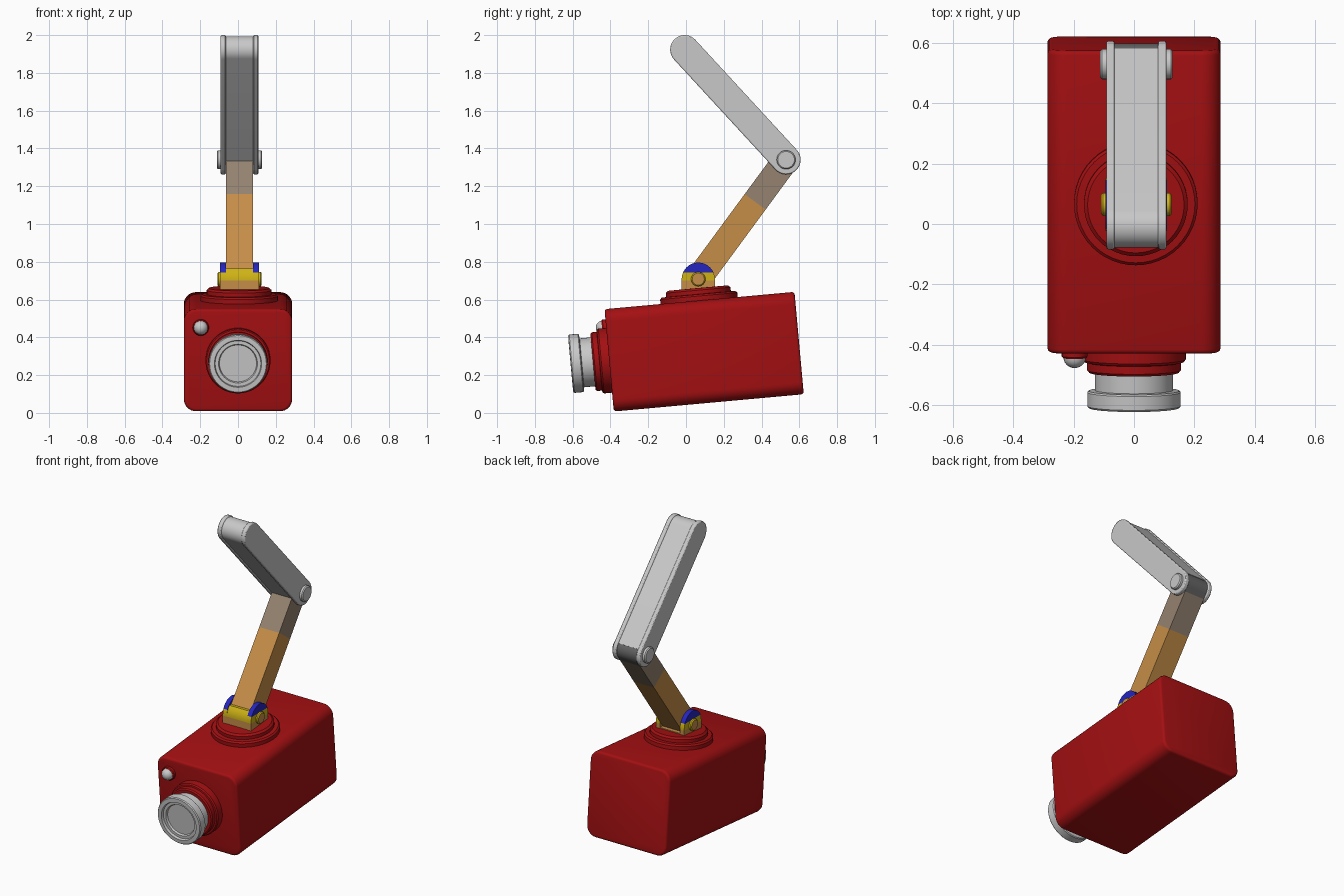
import bpy, bmesh, math
from mathutils import Matrix, Vector

if "Cube" in bpy.data.objects:
    bpy.data.objects.remove(bpy.data.objects["Cube"])


def mat(name, rgb):
    m = bpy.data.materials.new(name)
    m.diffuse_color = (*rgb, 1)
    m.use_nodes = True
    m.node_tree.nodes["Principled BSDF"].inputs["Base Color"].default_value = m.diffuse_color
    return m


RED = mat("red paint", (0.37, 0.005, 0.006))
GREY = mat("light grey", (0.58, 0.58, 0.58))
DARK = mat("dark grey", (0.13, 0.13, 0.13))
TAN = mat("tan", (0.56, 0.27, 0.065))
TAUPE = mat("taupe", (0.30, 0.225, 0.16))
YELLOW = mat("yellow", (0.62, 0.45, 0.008))
BLUE = mat("blue", (0.018, 0.018, 0.52))


def finish(name, bm, mats, matrix=Matrix(), pick=None, bevel=0.0):
    """Turn a bmesh into a smooth-by-angle object; pick(centre, normal) gives the material index."""
    bmesh.ops.recalc_face_normals(bm, faces=bm.faces)
    if pick:
        for f in bm.faces:
            f.material_index = pick(f.calc_center_median(), f.normal)
    me = bpy.data.meshes.new(name)
    bm.to_mesh(me)
    bm.free()
    ob = bpy.data.objects.new(name, me)
    bpy.context.collection.objects.link(ob)
    for m in mats:
        me.materials.append(m)
    ob.matrix_world = matrix
    bpy.ops.object.select_all(action='DESELECT')
    ob.select_set(True)
    bpy.context.view_layer.objects.active = ob
    bpy.ops.object.shade_smooth_by_angle(angle=math.radians(35))
    if bevel:
        b = ob.modifiers.new("soft edges", 'BEVEL')
        b.width, b.segments, b.limit_method = bevel, 2, 'ANGLE'
        b.angle_limit = math.radians(40)
    return ob


def lathe(name, profile, mats, matrix, pick=None, n=48):
    """Spin (radius, height) points about local z."""
    bm = bmesh.new()
    rings = []
    for r, h in profile:
        if r == 0:
            rings.append([bm.verts.new((0, 0, h))])
        else:
            rings.append([bm.verts.new((r * math.cos(2 * math.pi * i / n),
                                        r * math.sin(2 * math.pi * i / n), h)) for i in range(n)])
    for a, b in zip(rings, rings[1:]):
        for i in range(n):
            j = (i + 1) % n
            q = [a[i % len(a)], a[j % len(a)], b[j % len(b)], b[i % len(b)]]
            bm.faces.new(list(dict.fromkeys(q)))
    return finish(name, bm, mats, matrix, pick)


def slab(name, pts, x0, x1, mats, cuts=(), pick=None, bevel=0.0, matrix=Matrix()):
    """Extrude a (y, z) outline from x0 to x1, splitting it at the given z heights."""
    bm = bmesh.new()
    face = bm.faces.new([bm.verts.new((x0, y, z)) for y, z in pts])
    ext = bmesh.ops.extrude_face_region(bm, geom=[face])
    vs = [g for g in ext["geom"] if isinstance(g, bmesh.types.BMVert)]
    bmesh.ops.translate(bm, verts=vs, vec=(x1 - x0, 0, 0))
    for z in cuts:
        bmesh.ops.bisect_plane(bm, geom=bm.verts[:] + bm.edges[:] + bm.faces[:],
                               plane_co=(0, 0, z), plane_no=(0, 0, 1))
    return finish(name, bm, mats, matrix, pick, bevel)


def arc(cy, cz, r, a0, a1, n=16):
    return [(cy + r * math.cos(math.radians(a0 + (a1 - a0) * i / n)),
             cz + r * math.sin(math.radians(a0 + (a1 - a0) * i / n))) for i in range(n + 1)]


def along(p, q):
    """Frame at (y, z) point p whose local z points at q."""
    dy, dz = q[0] - p[0], q[1] - p[1]
    return (Matrix.Translation((0, p[0], p[1])) @ Matrix.Rotation(-math.atan2(dy, dz), 4, 'X'),
            math.hypot(dy, dz))


# Camera housing, tilted nose down
W, L, H = 0.287, 0.505, 0.272
BODY = Matrix.Translation((0, 0.096, 0.324)) @ Matrix.Rotation(math.radians(5.2), 4, 'X')
bm = bmesh.new()
bmesh.ops.create_cube(bm, size=1, matrix=Matrix.Diagonal((2 * W, 2 * L, 2 * H, 1)))
long_edges = [e for e in bm.edges if abs((e.verts[0].co - e.verts[1].co).y) > 0.1]
bmesh.ops.bevel(bm, geom=long_edges, offset=0.065, segments=8, profile=0.5, affect='EDGES')
rims = [e for e in bm.edges if abs((e.verts[0].co - e.verts[1].co).y) < 0.01
        and len({round(abs(f.normal.y)) for f in e.link_faces}) == 2]
bmesh.ops.bevel(bm, geom=rims, offset=0.015, segments=3, profile=0.5, affect='EDGES')
finish("camera_housing", bm, [RED], BODY)

# Lens stack on the front face
FRONT = BODY @ Matrix.Translation((0, -L, 0)) @ Matrix.Rotation(math.pi / 2, 4, 'X')
lathe("lens_collar", [(0, -0.02), (0.172, -0.02), (0.172, 0.042), (0.166, 0.05), (0.156, 0.052),
                      (0.156, 0.078), (0.149, 0.086), (0, 0.086)], [RED], FRONT)
lathe("lens_barrel", [(0, 0.07), (0.13, 0.07), (0.13, 0.145), (0.15, 0.147), (0.155, 0.152),
                      (0.155, 0.198), (0.15, 0.204), (0.125, 0.205), (0.121, 0.19),
                      (0.103, 0.19), (0.098, 0.178), (0, 0.178)], [GREY], FRONT)

# Indicator lamp
LAMP = FRONT @ Matrix.Translation((-0.197, 0.175, 0))
lathe("lamp_base", [(0, -0.01), (0.043, -0.01), (0.043, 0.016), (0.038, 0.022), (0, 0.022)],
      [RED], LAMP, n=24)
lathe("lamp_dome", [(0.037, 0.01)] + [(0.037 * math.cos(a * math.pi / 12), 0.02 + 0.035 * math.sin(a * math.pi / 12))
                                      for a in range(6)] + [(0, 0.055)], [GREY], LAMP, n=24)

# Stepped round mount on the roof
ROOF = BODY @ Matrix.Translation((0.006, -0.002, H))
lathe("roof_mount", [(0, -0.02), (0.205, -0.02), (0.205, 0.024), (0.196, 0.033), (0.172, 0.034),
                     (0.172, 0.055), (0.16, 0.066), (0, 0.068)], [RED], ROOF)

# Hinge bracket: two cheeks and a front bridge, banded by height
PY, PZ, XC = 0.065, 0.708, 0.008
BANDS = [TAN, YELLOW, BLUE]


def band(c, n):
    return 0 if c.z < 0.70 else 1 if c.z < 0.742 else 2


cheek = [(PY - 0.088, 0.645), (PY + 0.088, 0.645)] + arc(PY, PZ, 0.088, 0, 180)
for side, s in (("left", -1), ("right", 1)):
    slab("bracket_cheek_" + side, cheek, XC + s * 0.072, XC + s * 0.102, BANDS, (0.70, 0.742), band)
bridge = [(PY - 0.087, 0.645), (PY, 0.645)] + arc(PY, PZ - 0.005, 0.087, 90, 180, 10)
bridge = [(y, min(z, 0.765)) for y, z in bridge]
slab("bracket_bridge", bridge, XC - 0.073, XC + 0.073, [TAN, YELLOW], (0.70,),
     lambda c, n: 0 if c.z < 0.70 else 1)
slab("bracket_base", [(PY - 0.08, 0.64), (PY + 0.087, 0.64), (PY + 0.087, 0.675), (PY - 0.08, 0.675)],
     XC - 0.073, XC + 0.073, [TAN])


def pin(name, y, z, r, half, mats):
    m = Matrix.Translation((XC, y, z)) @ Matrix.Rotation(math.pi / 2, 4, 'Y')
    lathe(name, [(0, -half), (r - 0.006, -half), (r, -half + 0.006), (r, half - 0.006),
                 (r - 0.006, half), (0, half)], mats, m,
          lambda c, n: len(mats) - 1 if abs(n.z) > 0.9 else 0, 32)


EY, EZ = 0.53, 1.34
pin("bracket_pin", PY, PZ, 0.038, 0.117, [YELLOW, TAN])
pin("elbow_pin", EY, EZ, 0.05, 0.12, [GREY])

# Lower arm: tan, then taupe, then a dark rounded elbow end
M, length = along((PY, PZ), (EY, EZ))
R = 0.069
outline = [(-R, 0), (R, 0)] + arc(0, length, R, 0, 180)
slab("lower_arm", outline, XC - 0.072, XC + 0.072, [TAN, TAUPE, DARK], (0.508, length - 0.035),
     lambda c, n: 0 if c.z < 0.508 else 1 if c.z < length - 0.035 else 2, matrix=M)

# Upper arm: two rounded side plates with a recessed web between them
M, length = along((EY, EZ), (-0.007, 1.923))
plate = arc(0, 0, 0.077, 180, 360) + arc(0, length, 0.077, 0, 180)
for side, s in (("left", -1), ("right", 1)):
    slab("upper_arm_plate_" + side, plate, XC + s * 0.072, XC + s * 0.1, [GREY], bevel=0.006, matrix=M)
web = [(-0.071, 0.0), (0.071, 0.0)] + arc(0, length, 0.071, 0, 180)
slab("upper_arm_web", web, XC - 0.073, XC + 0.073, [GREY], matrix=M)
